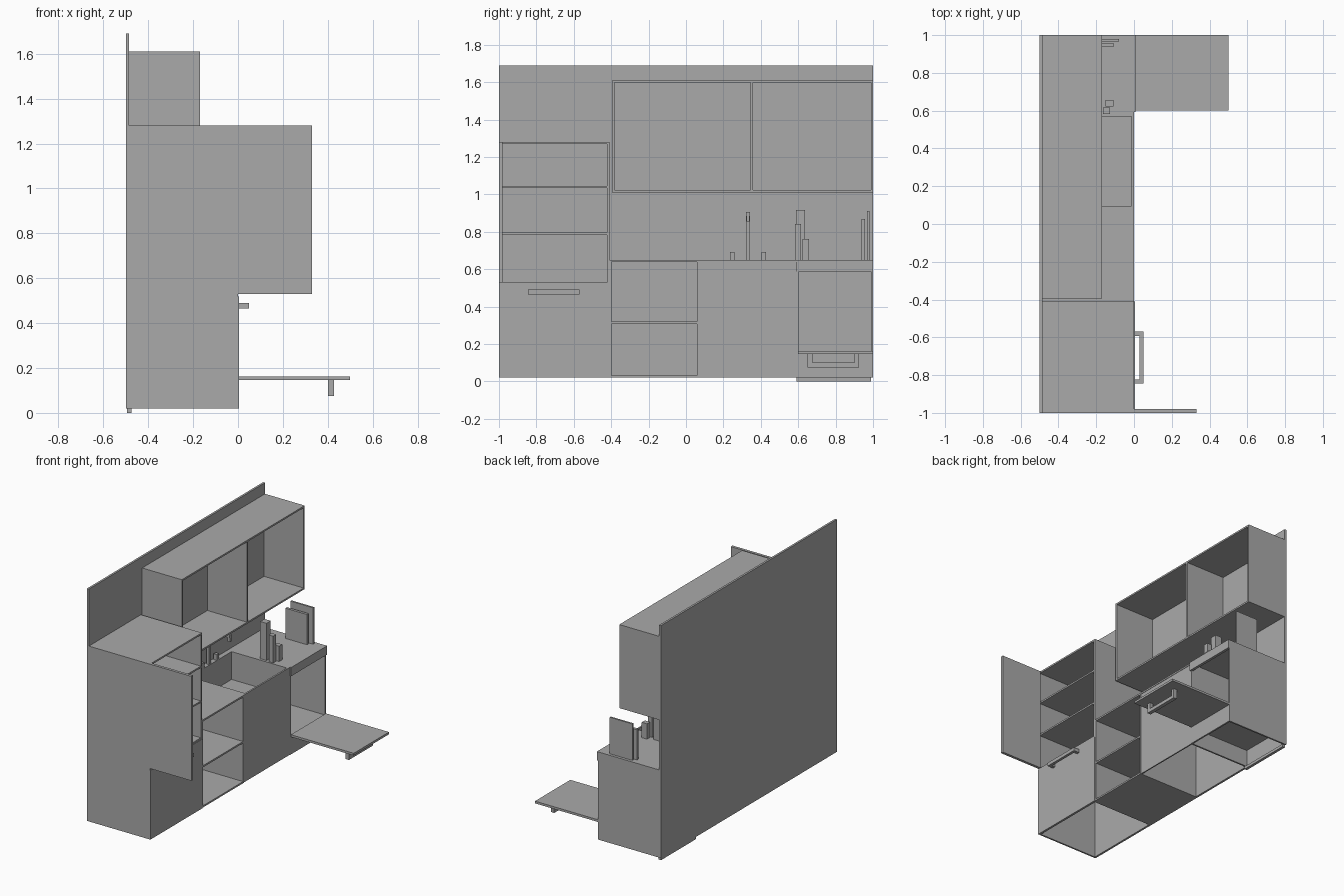
import bpy

cube = bpy.data.objects.get("Cube")
if cube:
    bpy.data.objects.remove(cube, do_unlink=True)

grey = bpy.data.materials.new("plain grey")
grey.use_nodes = True
colour = (0.4, 0.4, 0.4, 1)
grey.diffuse_color = colour
grey.node_tree.nodes["Principled BSDF"].inputs["Base Color"].default_value = colour

# Shared planes of the whole unit
WALL, BACK, FRONT = -0.5, -0.485, 0.0
FLOOR, COUNTER = 0.02, 0.65
LEFT, RIGHT = -1.0, 1.0
T = 0.012
TALL_END, TALL_TOP, TALL_SHELF = -0.41, 1.28, 0.53
SINK_START, OVEN_START, OVEN_FLOOR = 0.07, 0.592, 0.155
UPPER_FRONT, UPPER_START, UPPER_BASE, UPPER_TOP = -0.17, -0.395, 1.01, 1.61


def box(name, x, y, z):
    """Box from (low, high) pairs on each axis."""
    corners = [(a, b, c) for a in x for b in y for c in z]
    faces = [(0, 1, 3, 2), (4, 6, 7, 5), (0, 4, 5, 1),
             (2, 3, 7, 6), (0, 2, 6, 4), (1, 5, 7, 3)]
    mesh = bpy.data.meshes.new(name)
    mesh.from_pydata(corners, [], faces)
    mesh.materials.append(grey)
    obj = bpy.data.objects.new(name, mesh)
    bpy.context.collection.objects.link(obj)
    return obj


def uprights(name, x, z, positions):
    """Vertical boards, each starting at one y position."""
    for y in positions:
        box(name, x, (y, y + T), z)


def shelves(name, x, y, tops):
    """Horizontal boards, each given by its top height."""
    for z in tops:
        box(name, x, y, (z - T, z))


depth = (BACK, FRONT)

# Back wall and the small foot under it
box("back_wall", (WALL, BACK), (LEFT, RIGHT), (FLOOR, 1.69))
box("rear_foot", (-0.495, -0.475), (OVEN_START, 0.99), (0, FLOOR))

# Tall cabinet: open shelves above a fixed front, open underneath
uprights("tall_side", depth, (FLOOR, TALL_TOP), (LEFT, TALL_END - T))
shelves("tall_shelf", depth, (LEFT + T, TALL_END - T), (TALL_SHELF, 0.795, 1.045))
shelves("tall_top", depth, (LEFT, TALL_END), (TALL_TOP,))
box("tall_lower_front", (FRONT - T, FRONT + 0.004), (LEFT, TALL_END),
    (FLOOR, TALL_SHELF - T))
box("tall_open_door", (FRONT, 0.33), (LEFT, LEFT + 0.02), (TALL_SHELF, TALL_TOP))

# Tall cabinet handle
grip = (0.465, 0.49)
box("tall_handle_bar", (0.03, 0.05), (-0.845, -0.57), grip)
for y in (-0.845, -0.592):
    box("tall_handle_post", (FRONT, 0.03), (y, y + 0.022), grip)

# Base cabinet with two open compartments
uprights("base_side", depth, (FLOOR, COUNTER - T), (TALL_END, SINK_START - T))
shelves("base_shelf", depth, (TALL_END + T, SINK_START - T), (FLOOR + T, 0.32))

# Sink bay, open underneath
box("sink_front", (FRONT - T, FRONT - 0.003), (SINK_START, OVEN_START),
    (FLOOR, COUNTER - T))

# Countertop around the basin cutout
basin_x, basin_y = (-0.45, FRONT - T), (0.095, 0.57)
top = (COUNTER - T, COUNTER)
box("counter_left", depth, (TALL_END, basin_y[0]), top)
box("counter_right", depth, (basin_y[1], RIGHT), top)
box("counter_back", (BACK, basin_x[0]), basin_y, top)
box("counter_front", (basin_x[1], FRONT), basin_y, top)

# Basin
hollow = (0.45, COUNTER - T)
box("basin_floor", basin_x, basin_y, (hollow[0] - T, hollow[0]))
uprights("basin_side", basin_x, hollow, (basin_y[0] - T, basin_y[1]))
box("basin_back", (basin_x[0] - T, basin_x[0]), basin_y, hollow)

# Oven bay with its folded down door
uprights("oven_side", depth, (FLOOR, COUNTER - T), (OVEN_START, RIGHT - T))
box("oven_fascia", (FRONT - T, FRONT + 0.008), (OVEN_START, RIGHT), (0.587, COUNTER))
shelves("oven_floor", depth, (OVEN_START + T, RIGHT - T), (OVEN_FLOOR,))
box("oven_plinth", (FRONT - T, FRONT), (OVEN_START, RIGHT), (FLOOR, OVEN_FLOOR - T))
box("oven_open_door", (FRONT, 0.5), (0.6, RIGHT), (0.146, 0.162))

# Oven door handle
reach = (0.4, 0.427)
box("oven_handle_bar", reach, (0.65, 0.925), (0.075, 0.1))
for y in (0.65, 0.9):
    box("oven_handle_post", reach, (y, y + 0.025), (0.1, 0.146))

# Upper cabinet with two open compartments
upper = (BACK, UPPER_FRONT)
uprights("upper_upright", upper, (UPPER_BASE, UPPER_TOP),
         (UPPER_START, 0.345, RIGHT - T))
shelves("upper_board", upper, (UPPER_START, RIGHT), (UPPER_BASE + T, UPPER_TOP))

# Tap with a short nozzle, and two knobs
box("tap_column", (-0.475, -0.455), (0.32, 0.342), (COUNTER, 0.905))
box("tap_spout", (-0.455, -0.29), (0.32, 0.342), (0.885, 0.905))
box("tap_nozzle", (-0.31, -0.29), (0.323, 0.339), (0.855, 0.885))
for y in (0.235, 0.403):
    box("tap_knob", (-0.475, -0.45), (y, y + 0.025), (COUNTER, 0.692))

# Bottles and upright boards on the counter
box("tall_bottle", (-0.235, -0.185), (0.588, 0.636), (COUNTER, 0.917))
box("medium_bottle", (-0.163, -0.128), (0.582, 0.616), (COUNTER, 0.842))
box("short_bottle", (-0.15, -0.108), (0.622, 0.657), (COUNTER, 0.76))
box("small_board", (-0.28, -0.108), (0.938, 0.957), (COUNTER, 0.867))
box("large_board", (-0.26, -0.08), (0.967, 0.98), (COUNTER, 0.912))
